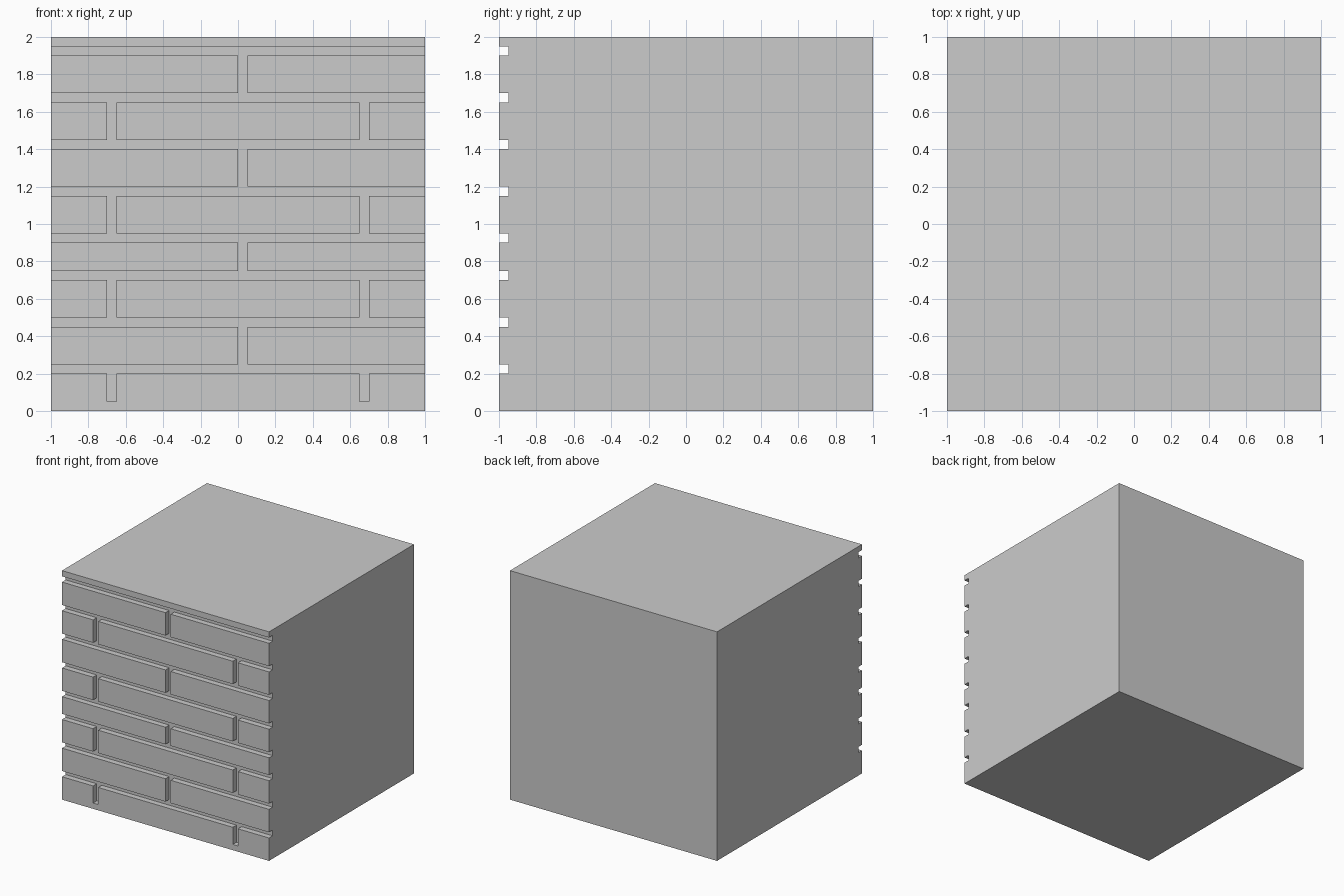
import bpy, bmesh
from mathutils import Vector, Matrix

if "Cube" in bpy.data.objects:
    bpy.data.objects.remove(bpy.data.objects["Cube"])

GAP = 0.05      # mortar width and depth
JOINTS = [0.2, 0.45, 0.7, 0.9, 1.15, 1.4, 1.65, 1.9]   # bottoms of the horizontal joints
SIDE_SLOTS, MID_SLOT = [-0.7, 0.65], [0.0]             # left edges of the vertical joints

# Mortar rectangles on the front: x0, x1, z0, z1
mortar = [(-1, 1, z, z + GAP) for z in JOINTS]
floor = 0.05
for i, z in enumerate(JOINTS):
    for x in (MID_SLOT if i % 2 else SIDE_SLOTS):
        mortar.append((x, x + GAP, floor, z))
    floor = z + GAP

# Core block, front set back to the mortar plane
bm = bmesh.new()
bmesh.ops.create_cube(bm, size=1, matrix=Matrix.Translation((0, GAP / 2, 1))
                      @ Matrix.Diagonal((2, 2 - GAP, 2, 1)))


def slice_at(co, normal):
    bmesh.ops.bisect_plane(bm, geom=bm.verts[:] + bm.edges[:] + bm.faces[:],
                           dist=1e-5, plane_co=co, plane_no=normal)


for x in SIDE_SLOTS + MID_SLOT:
    for e in (x, x + GAP):
        slice_at((e, 0, 0), (1, 0, 0))
for z in [0.05] + [j + d for j in JOINTS for d in (0, GAP)]:
    slice_at((0, 0, z), (0, 0, 1))


# Raise every front face that is not mortar to form the bricks
def is_brick(f):
    c = f.calc_center_median()
    return f.normal.y < -0.9 and not any(
        a < c.x < b and lo < c.z < hi for a, b, lo, hi in mortar)


bm.normal_update()
bricks = [f for f in bm.faces if is_brick(f)]
out = bmesh.ops.extrude_face_region(bm, geom=bricks)["geom"]
bmesh.ops.translate(bm, vec=Vector((0, -GAP, 0)),
                    verts=[v for v in out if isinstance(v, bmesh.types.BMVert)])
leftover = [f for f in bricks if f.is_valid and f not in out]
bmesh.ops.delete(bm, geom=leftover, context='FACES')

# Merge the flat cells again
bmesh.ops.recalc_face_normals(bm, faces=bm.faces[:])
bmesh.ops.dissolve_limit(bm, angle_limit=0.01, verts=bm.verts[:], edges=bm.edges[:])

mesh = bpy.data.meshes.new("brick_block")
bm.to_mesh(mesh)
bm.free()
bpy.context.collection.objects.link(bpy.data.objects.new("brick_block", mesh))
